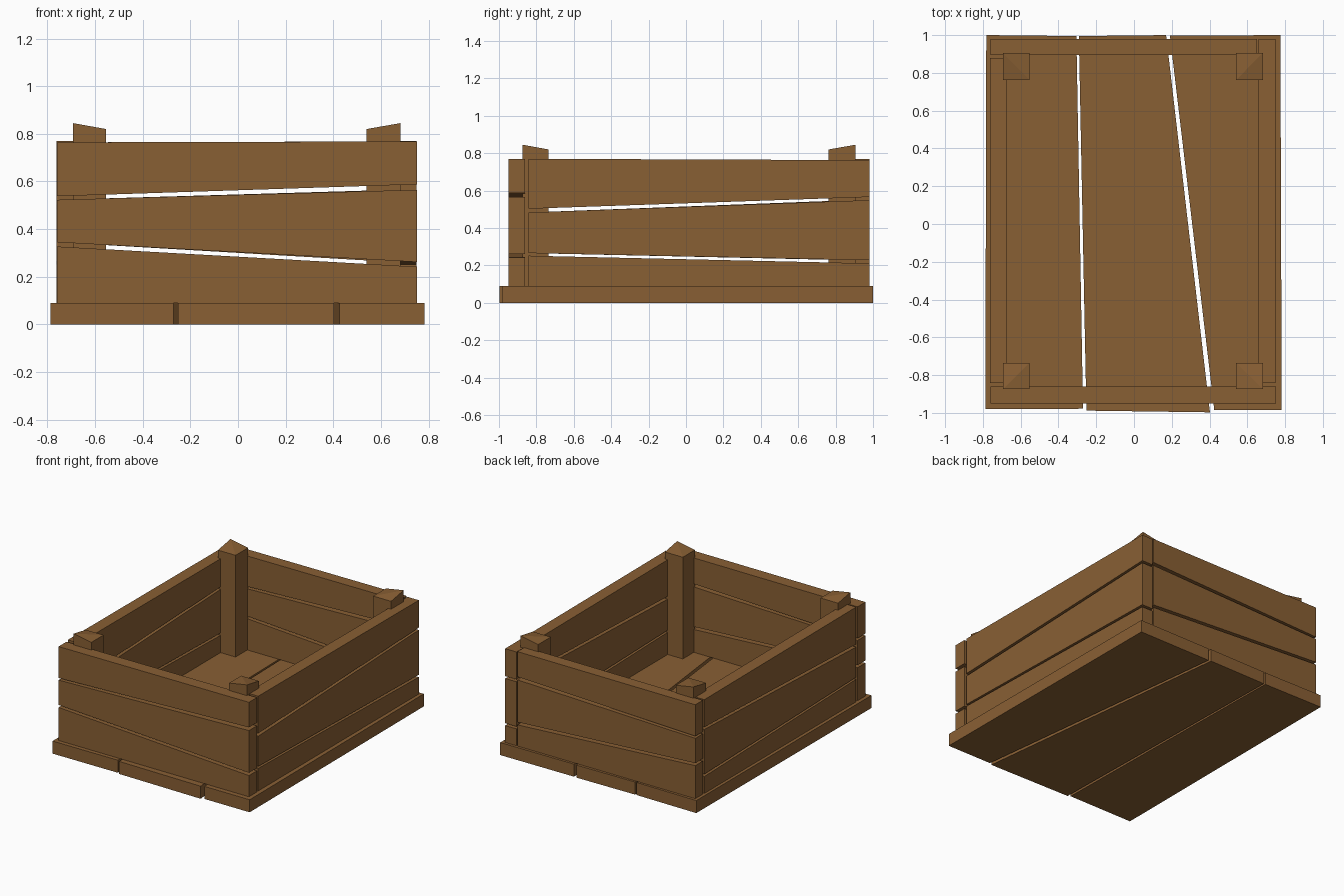
import bpy, bmesh

if "Cube" in bpy.data.objects:
    bpy.data.objects.remove(bpy.data.objects["Cube"])

wood = bpy.data.materials.new("brown_wood")
wood.diffuse_color = (0.25, 0.115, 0.034, 1)
wood.use_nodes = True
wood.node_tree.nodes["Principled BSDF"].inputs["Base Color"].default_value = wood.diffuse_color


def prism(name, low, high):
    """Solid between two matching quads; high quad may be split into triangles."""
    bm = bmesh.new()
    a = [bm.verts.new(p) for p in low]
    b = [bm.verts.new(p) for p in high]
    bm.faces.new(a)
    # split along the first-to-third diagonal so sloped caps stay crisp
    bm.faces.new((b[0], b[1], b[2]))
    bm.faces.new((b[0], b[2], b[3]))
    for i in range(4):
        j = (i + 1) % 4
        bm.faces.new((a[i], a[j], b[j], b[i]))
    bmesh.ops.recalc_face_normals(bm, faces=bm.faces)
    mesh = bpy.data.meshes.new(name)
    bm.to_mesh(mesh)
    bm.free()
    mesh.materials.append(wood)
    bpy.context.collection.objects.link(bpy.data.objects.new(name, mesh))


# Floor planks: outlines in plan, with crooked gaps between them
floor = [
    [(-0.787, -0.98), (-0.27, -0.978), (-0.305, 0.995), (-0.782, 1.0)],
    [(-0.252, -0.988), (0.402, -0.997), (0.17, 1.0), (-0.292, 0.995)],
    [(0.425, -0.985), (0.782, -0.985), (0.775, 1.0), (0.19, 0.997)],
]
for n, quad in enumerate(floor):
    prism(f"floor_plank_{n + 1}", [(x, y, 0) for x, y in quad],
          [(x, y, 0.09) for x, y in quad])

# Wall planks: (bottom start, bottom end, top start, top end) heights
short_rows = [(0.09, 0.09, 0.327, 0.242), (0.345, 0.262, 0.523, 0.565),
              (0.538, 0.588, 0.764, 0.768)]
long_rows = [(0.09, 0.09, 0.252, 0.211), (0.266, 0.228, 0.483, 0.549),
             (0.503, 0.566, 0.77, 0.763)]


def wall(name, rows, axis, start, end, inner, outer):
    for n, (b0, b1, t0, t1) in enumerate(rows):
        profile = [(start, b0), (end, b1), (end, t1), (start, t0)]
        faces = []
        for d in (inner, outer):
            faces.append([(u, d, z) if axis == "x" else (d, u, z)
                          for u, z in profile])
        prism(f"{name}_plank_{n + 1}", *faces)


wall("front_wall", short_rows, "x", -0.76, 0.752, -0.86, -0.95)
wall("back_wall", short_rows, "x", -0.76, 0.652, 0.895, 0.98)
wall("right_wall", long_rows, "y", -0.842, 0.98, 0.66, 0.75)
wall("left_wall", long_rows, "y", -0.842, 0.88, -0.672, -0.762)

# Corner posts: the outer corner of each top is raised
for side, xo, xi in (("left", -0.693, -0.553), ("right", 0.682, 0.54)):
    for end, yo, yi in (("front", -0.873, -0.735), ("back", 0.905, 0.762)):
        plan = [(xo, yo), (xi, yo), (xi, yi), (xo, yi)]
        tops = [0.845, 0.82, 0.82, 0.82]
        prism(f"{end}_{side}_post", [(x, y, 0.09) for x, y in plan],
              [(x, y, z) for (x, y), z in zip(plan, tops)])
